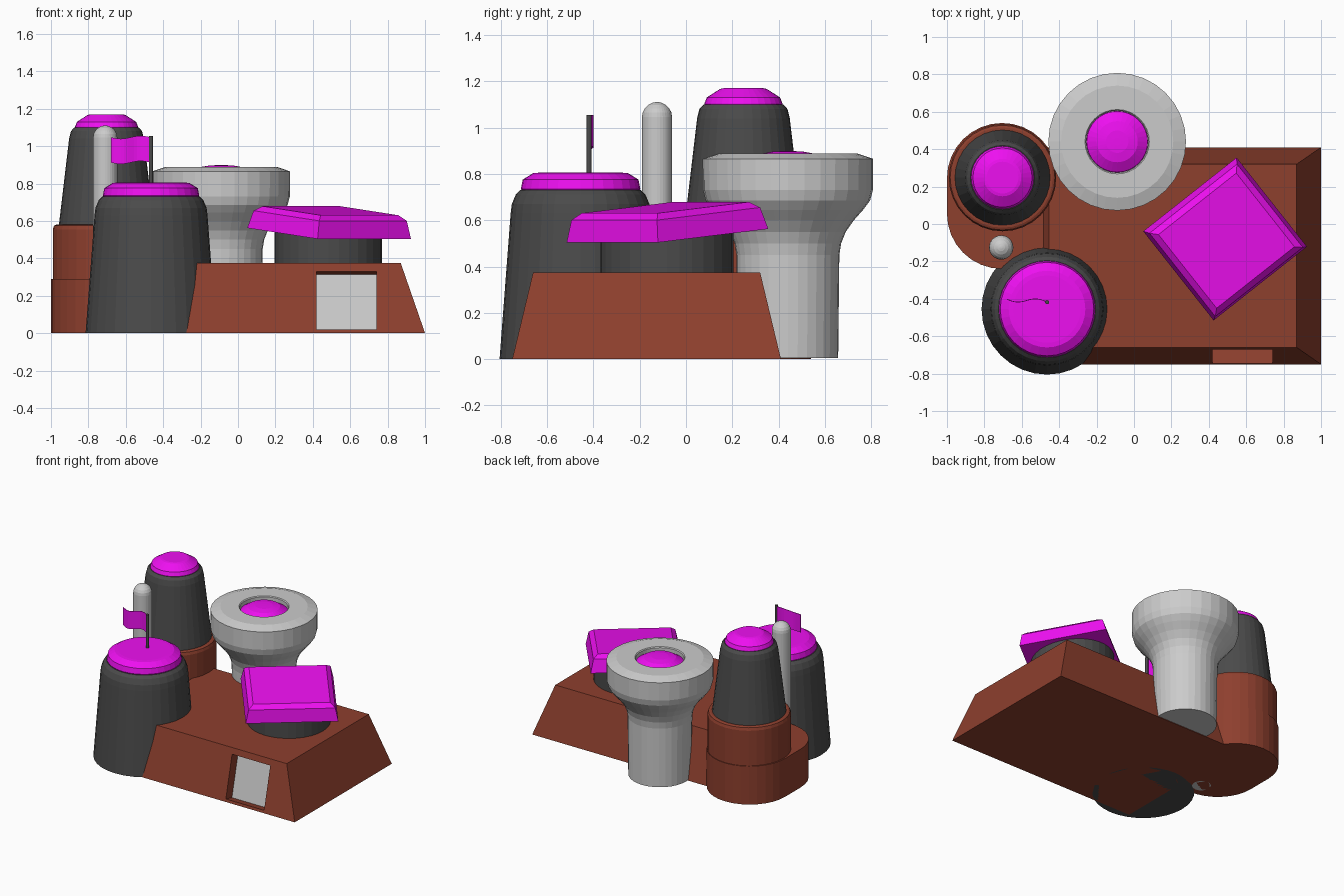
import bpy, bmesh, math
from mathutils import Matrix, Vector

if "Cube" in bpy.data.objects:
    bpy.data.objects.remove(bpy.data.objects["Cube"])


def material(name, rgb):
    m = bpy.data.materials.new(name)
    m.diffuse_color = (*rgb, 1)
    m.use_nodes = True
    m.node_tree.nodes["Principled BSDF"].inputs["Base Color"].default_value = m.diffuse_color
    return m


BROWN = material("brown", (0.27, 0.05, 0.027))
DARK = material("dark_grey", (0.07, 0.07, 0.07))
PINK = material("magenta", (0.85, 0.005, 0.87))


def finish(name, bm, mat=None):
    bmesh.ops.recalc_face_normals(bm, faces=bm.faces)
    me = bpy.data.meshes.new(name)
    bm.to_mesh(me)
    bm.free()
    ob = bpy.data.objects.new(name, me)
    bpy.context.collection.objects.link(ob)
    if mat:
        me.materials.append(mat)
    return ob


def stack(name, rings, mat=None):
    """Closed solid through a list of point rings, capped at both ends."""
    bm = bmesh.new()
    loops = [[bm.verts.new(p) for p in ring] for ring in rings]
    n = len(loops[0])
    for a, b in zip(loops, loops[1:]):
        for i in range(n):
            j = (i + 1) % n
            bm.faces.new((a[i], a[j], b[j], b[i]))
    bm.faces.new(loops[0][::-1])
    bm.faces.new(loops[-1])
    return finish(name, bm, mat)


def lathe(name, centre, profile, mat=None, n=32):
    cx, cy = centre
    ang = [2 * math.pi * i / n for i in range(n)]
    return stack(name, [[(cx + r * math.cos(a), cy + r * math.sin(a), z) for a in ang]
                        for r, z in profile], mat)


def rect(x0, x1, y0, y1, z):
    return [(x0, y0, z), (x1, y0, z), (x1, y1, z), (x0, y1, z)]


def box(name, size, matrix, mat=None):
    bm = bmesh.new()
    bmesh.ops.create_cube(bm, size=1, matrix=matrix @ Matrix.Diagonal((*size, 1)))
    return finish(name, bm, mat)


# Sloped main base with a doorway cut square to its front wall
base = stack("main_base", [rect(-0.585, 1, -0.75, 0.41, 0),
                           rect(-0.455, 0.87, -0.66, 0.32, 0.375)], BROWN)
slope = math.atan2(0.09, 0.375)
door_frame = Matrix.Translation((0.58, -0.708, 0.175)) @ Matrix.Rotation(-slope, 4, 'X')
cutter = box("doorway_cutter", (0.32, 0.16, 0.319), door_frame)
cutter.hide_render = True
mod = base.modifiers.new("doorway", 'BOOLEAN')
mod.operation = 'DIFFERENCE'
mod.object = cutter
bpy.context.view_layer.objects.active = base
bpy.ops.object.modifier_apply(modifier=mod.name)
bpy.data.objects.remove(cutter)
box("door_panel", (0.32, 0.01, 0.319), door_frame @ Matrix.Translation((0, 0.08, 0)))

# Low capsule-shaped step beside the base
step = []
for i in range(34):
    a = math.pi * (i if i < 17 else i - 1) / 16
    step.append((-0.705 + 0.295 * math.cos(a),
                 (0.245 if i < 17 else 0.055) + 0.295 * math.sin(a)))
stack("low_step", [[(x, y, z) for x, y in step] for z in (0, 0.29)], BROWN)

# Rear tower: brown plinth, dark body, magenta cap
tower = (-0.703, 0.248)
lathe("tower_plinth", tower, [(0.287, 0), (0.287, 0.555), (0.28, 0.575), (0.268, 0.58)], BROWN)
lathe("tower_body", tower, [(0.258, 0.55), (0.2, 1.04), (0.19, 1.08), (0.172, 1.1)], DARK)
lathe("tower_cap", tower, [(0.168, 1.09), (0.168, 1.105), (0.158, 1.13),
                           (0.1, 1.167), (0.085, 1.17)], PINK)

# Slim round-topped post
dome = [(0.065 * math.cos(t), 1.045 + 0.065 * math.sin(t))
        for t in [math.radians(18 * k) for k in range(5)]]
lathe("post", (-0.71, -0.125), [(0.065, 0)] + dome + [(0.006, 1.11)])

# Front tower: dark body and magenta lid
front = (-0.465, -0.455)
lathe("front_tower_body", front, [(0.35, 0), (0.302, 0.63), (0.297, 0.67),
                                  (0.28, 0.71), (0.26, 0.73)], DARK)
lathe("front_tower_lid", front, [(0.25, 0.72), (0.258, 0.735), (0.25, 0.775),
                                 (0.205, 0.803), (0.18, 0.805)], PINK)

# Flag pole and waving flag
lathe("flag_pole", (-0.465, -0.418), [(0.011, 0.79), (0.011, 1.055)], DARK, 12)
bm = bmesh.new()
cols = []
for i in range(13):
    t = i / 12
    x, y = -0.468 - 0.212 * t, -0.418 + 0.014 * t + 0.012 * math.sin(2 * math.pi * t)
    dz = 0.008 * math.sin(2 * math.pi * t)
    cols.append([bm.verts.new((x, y, z + dz)) for z in (0.912, 1.047)])
for a, b in zip(cols, cols[1:]):
    bm.faces.new((a[0], b[0], b[1], a[1]))
flag = finish("flag", bm, PINK)
flag.modifiers.new("thickness", 'SOLIDIFY').thickness = 0.004

# Flared rear tower with a recessed magenta dome
flare = (-0.09, 0.44)
lathe("flared_tower", flare, [
    (0.217, 0.005), (0.222, 0.45), (0.23, 0.5), (0.25, 0.55), (0.285, 0.6), (0.325, 0.645),
    (0.355, 0.685), (0.367, 0.73), (0.368, 0.865), (0.3, 0.888), (0.172, 0.888),
    (0.166, 0.882), (0.166, 0.84)])
lathe("flared_tower_dome", flare, [(0.165, 0.835), (0.163, 0.855), (0.11, 0.888),
                                   (0.06, 0.897), (0.02, 0.898)], PINK)

# Drum on the base carrying a tilted square roof
lathe("roof_drum", (0.483, -0.083), [(0.287, 0.36), (0.287, 0.56)], DARK)
roof = stack("tilted_roof", [rect(-w, w, -h, h, z) for w, h, z in
                             [(0.318, 0.305, 0), (0.298, 0.285, 0.095),
                              (0.265, 0.252, 0.122)]], PINK)
roof.location = (0.487, -0.08, 0.533)
roof.rotation_euler = (math.radians(5.5), 0, math.radians(38.3))
